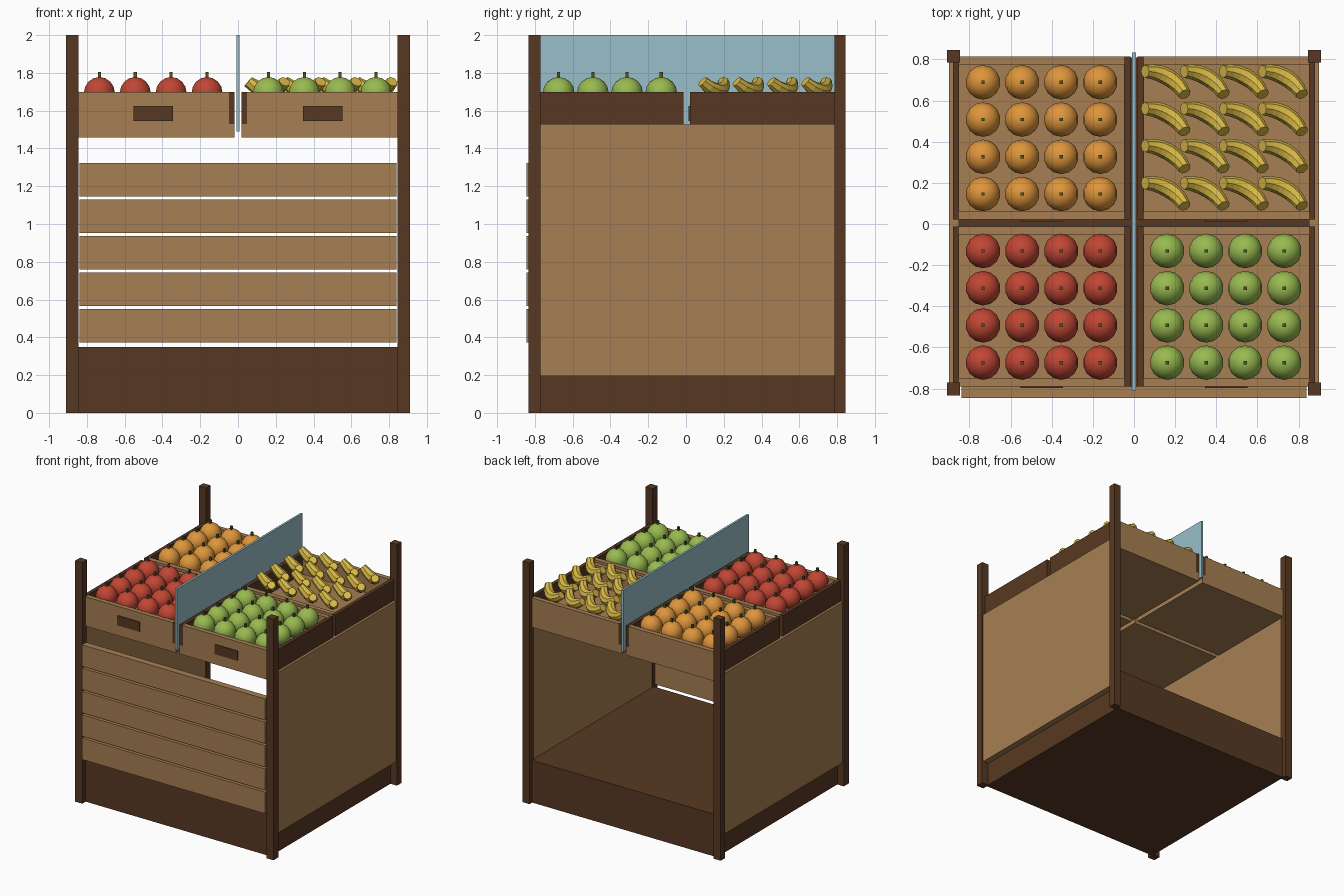
import bpy, bmesh, math
from mathutils import Vector, Matrix

cube = bpy.data.objects.get("Cube")
if cube:
    bpy.data.objects.remove(cube)


def material(name, hex_code):
    srgb = [int(hex_code[i:i + 2], 16) / 255 for i in (0, 2, 4)]
    col = [c / 12.92 if c < 0.04045 else ((c + 0.055) / 1.055) ** 2.4 for c in srgb] + [1]
    m = bpy.data.materials.new(name)
    m.use_nodes = True
    m.diffuse_color = col
    m.node_tree.nodes["Principled BSDF"].inputs["Base Color"].default_value = col
    return m


TAN = material("light_wood", "A67E53")
DARK = material("dark_wood", "573922")
GLASS = material("pale_blue_glass", "9ABFCA")
RED = material("red_skin", "C04634")
GREEN = material("green_skin", "98BA50")
ORANGE = material("orange_skin", "DE953C")
YELLOW = material("yellow_skin", "D8B946")
STEM = material("stem_green", "4C5A28")


def add_object(name, mesh, location=(0, 0, 0)):
    ob = bpy.data.objects.new(name, mesh)
    ob.location = location
    bpy.context.collection.objects.link(ob)
    return ob


def box(name, x, y, z, mat):
    """Box from (min, max) pairs on each axis."""
    mesh = bpy.data.meshes.new(name)
    bm = bmesh.new()
    size = [b - a for a, b in (x, y, z)]
    centre = [(a + b) / 2 for a, b in (x, y, z)]
    bmesh.ops.create_cube(bm, size=1, matrix=Matrix.Diagonal((*size, 1)))
    bm.to_mesh(mesh)
    bm.free()
    mesh.materials.append(mat)
    return add_object(name, mesh, centre)


def span(side, a, b):
    """Range mirrored to the chosen side of x = 0."""
    return tuple(sorted((side * a, side * b)))


# Corner posts and side panels
for side, label in ((1, "left"), (-1, "right")):
    box(f"front_post_{label}", span(side, 0.845, 0.91), (-0.835, -0.77), (0, 2), DARK)
    box(f"back_post_{label}", span(side, 0.845, 0.91), (0.785, 0.845), (0, 2), DARK)
    box(f"side_panel_{label}", span(side, 0.85, 0.9), (-0.775, 0.79), (0.195, 1.527), TAN)

# Base and front slats
box("base", (-0.85, 0.85), (-0.79, 0.81), (0, 0.35), DARK)
for i in range(5):
    z = 0.372 + i * 0.1935
    box(f"front_slat_{i + 1}", (-0.84, 0.84), (-0.845, -0.79), (z, z + 0.178), TAN)

# Glass divider
box("glass_divider", (-0.009, 0.009), (-0.81, 0.835), (1.49, 2), GLASS)


# Crates: floor, dark side boards, light end boards, handle plate
def crate(name, side, y0, y1):
    floor, rim, t = 1.53, 1.7, 0.04
    box(name + "_floor", span(side, 0.018, 0.88), (y0, y1), (1.457, floor), TAN)
    for part, a, b in (("inner", 0.018, 0.048), ("outer", 0.85, 0.88)):
        box(f"{name}_{part}_board", span(side, a, b), (y0, y1), (floor, rim), DARK)
    for part, a, b in (("front", y0, y0 + t), ("back", y1 - t, y1)):
        box(f"{name}_{part}_board", span(side, 0.048, 0.85), (a, b), (floor, rim), TAN)
    box(name + "_handle", span(side, 0.345, 0.553), (y0 - 0.008, y0), (1.545, 1.625), DARK)


for side, label in ((1, "left"), (-1, "right")):
    crate(f"front_crate_{label}", side, -0.79, -0.012)
    crate(f"back_crate_{label}", side, 0.021, 0.815)


# Round fruit with a square stem
def round_fruit_mesh(name, skin):
    mesh = bpy.data.meshes.new(name)
    bm = bmesh.new()
    bmesh.ops.create_uvsphere(bm, u_segments=14, v_segments=8, radius=0.084)
    for f in bm.faces:
        f.smooth = True
    skin_faces = set(bm.faces)
    bmesh.ops.create_cube(bm, size=1, matrix=Matrix.Translation((0, 0, 0.09))
                          @ Matrix.Diagonal((0.016, 0.016, 0.04, 1)))
    for f in bm.faces:
        f.material_index = 0 if f in skin_faces else 1
    bm.to_mesh(mesh)
    bm.free()
    mesh.materials.append(skin)
    mesh.materials.append(STEM)
    return mesh


# Banana: tapered tube swept along an arc whose ends rise
def banana_mesh():
    mesh = bpy.data.meshes.new("banana")
    bm = bmesh.new()
    steps, sides, rings = 6, 8, []

    def path(t):
        a = math.radians(92 - 64 * t)
        sag = 0.05 * (2 * t - 1) ** 2
        return Vector((0.21 * math.cos(a) - 0.1, 0.21 * math.sin(a) - 0.157, sag))

    for i in range(steps + 1):
        t = i / steps
        tangent = (path(t + 0.01) - path(t - 0.01)).normalized()
        across = tangent.cross(Vector((0, 0, 1))).normalized()
        up = across.cross(tangent)
        r = 0.031 + 0.011 * math.sin(math.pi * t)
        angles = [2 * math.pi * k / sides for k in range(sides)]
        rings.append([bm.verts.new(path(t) + r * (math.cos(a) * across + math.sin(a) * up))
                      for a in angles])
    for a, b in zip(rings, rings[1:]):
        for k in range(sides):
            n = (k + 1) % sides
            bm.faces.new((a[k], a[n], b[n], b[k]))
    bm.faces.new(rings[0])
    bm.faces.new(rings[-1])
    bmesh.ops.recalc_face_normals(bm, faces=bm.faces)
    bm.to_mesh(mesh)
    bm.free()
    mesh.materials.append(YELLOW)
    return mesh


# Four by four fruit in each crate
def fill(name, mesh, x0, y0, z):
    for i in range(4):
        for j in range(4):
            add_object(f"{name}_{i + 1}_{j + 1}", mesh, (x0 + 0.19 * i, y0 + 0.181 * j, z))


fill("red_fruit", round_fruit_mesh("red_fruit", RED), -0.734, -0.674, 1.694)
fill("green_fruit", round_fruit_mesh("green_fruit", GREEN), 0.161, -0.674, 1.694)
fill("orange_fruit", round_fruit_mesh("orange_fruit", ORANGE), -0.734, 0.146, 1.694)
fill("banana", banana_mesh(), 0.161, 0.146, 1.704)
